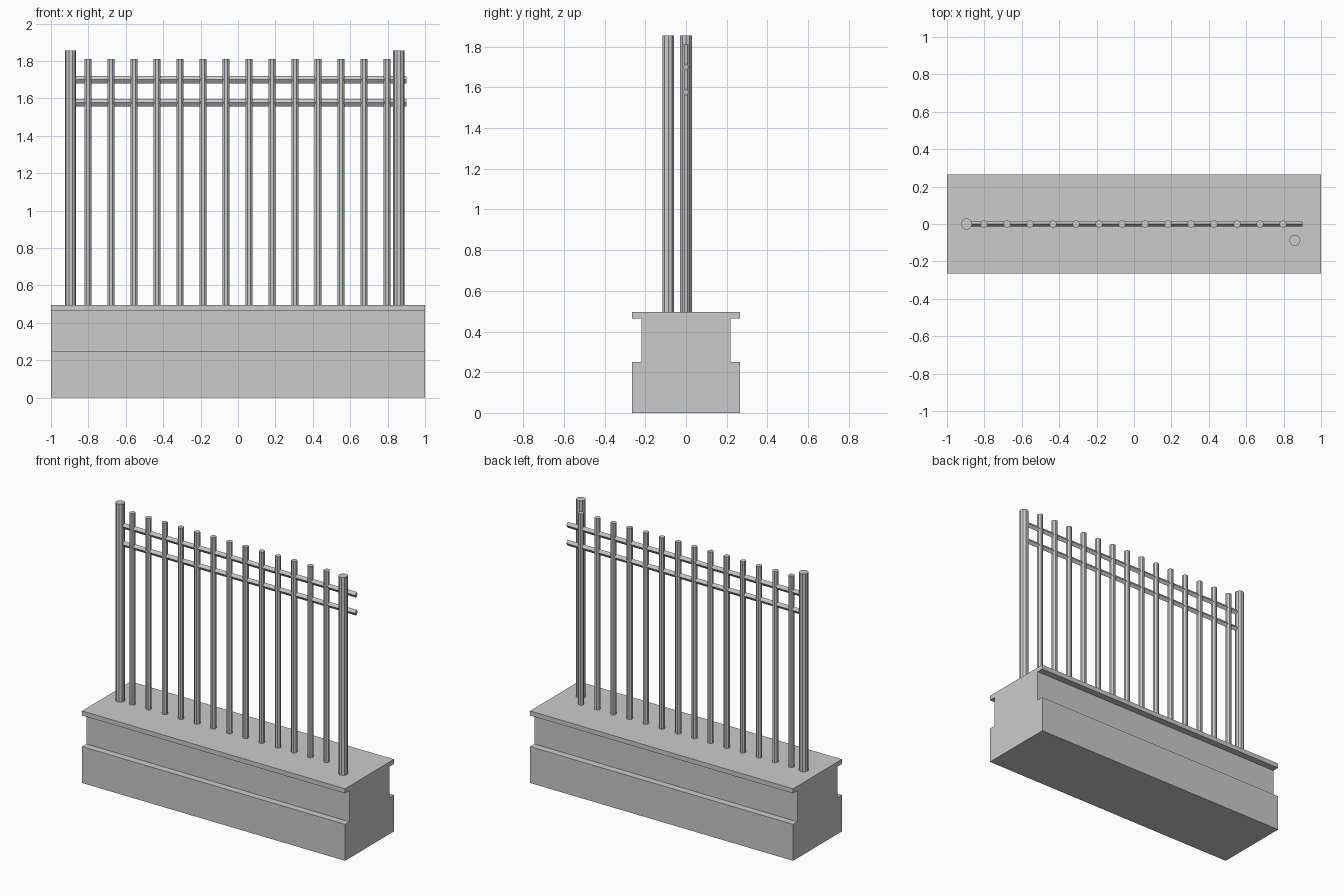
import bpy, bmesh
from math import pi
from mathutils import Matrix

if "Cube" in bpy.data.objects:
    bpy.data.objects.remove(bpy.data.objects["Cube"])


def make_object(name, bm):
    bmesh.ops.recalc_face_normals(bm, faces=bm.faces[:])
    mesh = bpy.data.meshes.new(name)
    bm.to_mesh(mesh)
    bm.free()
    obj = bpy.data.objects.new(name, mesh)
    bpy.context.collection.objects.link(obj)
    return obj


def extrude_x(name, profile, x0, x1):
    """Extrude a closed (y, z) profile along x."""
    bm = bmesh.new()
    face = bm.faces.new([bm.verts.new((x0, y, z)) for y, z in profile])
    result = bmesh.ops.extrude_face_region(bm, geom=[face])
    verts = [v for v in result["geom"] if isinstance(v, bmesh.types.BMVert)]
    bmesh.ops.translate(bm, verts=verts, vec=(x1 - x0, 0, 0))
    return make_object(name, bm)


def upright(name, x, y, radius, z0, z1, sides):
    """Vertical faceted bar."""
    bm = bmesh.new()
    bmesh.ops.create_cone(
        bm, cap_ends=True, segments=sides, radius1=radius, radius2=radius,
        depth=z1 - z0, matrix=Matrix.Rotation(pi / sides, 4, 'Z'))
    obj = make_object(name, bm)
    obj.location = (x, y, (z0 + z1) / 2)
    return obj


BASE_TOP = 0.495

# Masonry base: plinth, recessed neck and projecting cap
half = [(0.265, 0), (0.265, 0.25), (0.218, 0.25),
        (0.218, 0.463), (0.265, 0.463), (0.265, BASE_TOP)]
extrude_x("base_wall", half + [(-y, z) for y, z in reversed(half)], -1, 1)

# End posts (the right one stands forward of the rails)
upright("left_post", -0.895, 0, 0.03, BASE_TOP, 1.855, 10)
upright("right_post", 0.86, -0.087, 0.03, BASE_TOP, 1.855, 10)

# Fence bars
for i in range(14):
    upright(f"bar_{i + 1}", -0.802 + i * 0.123, 0, 0.0195, BASE_TOP, 1.81, 8)

# Diamond-section rails
for name, z in (("upper_rail", 1.70), ("lower_rail", 1.577)):
    extrude_x(name, [(0.0135, z), (0, z + 0.02), (-0.0135, z), (0, z - 0.02)],
              -0.88, 0.90)
